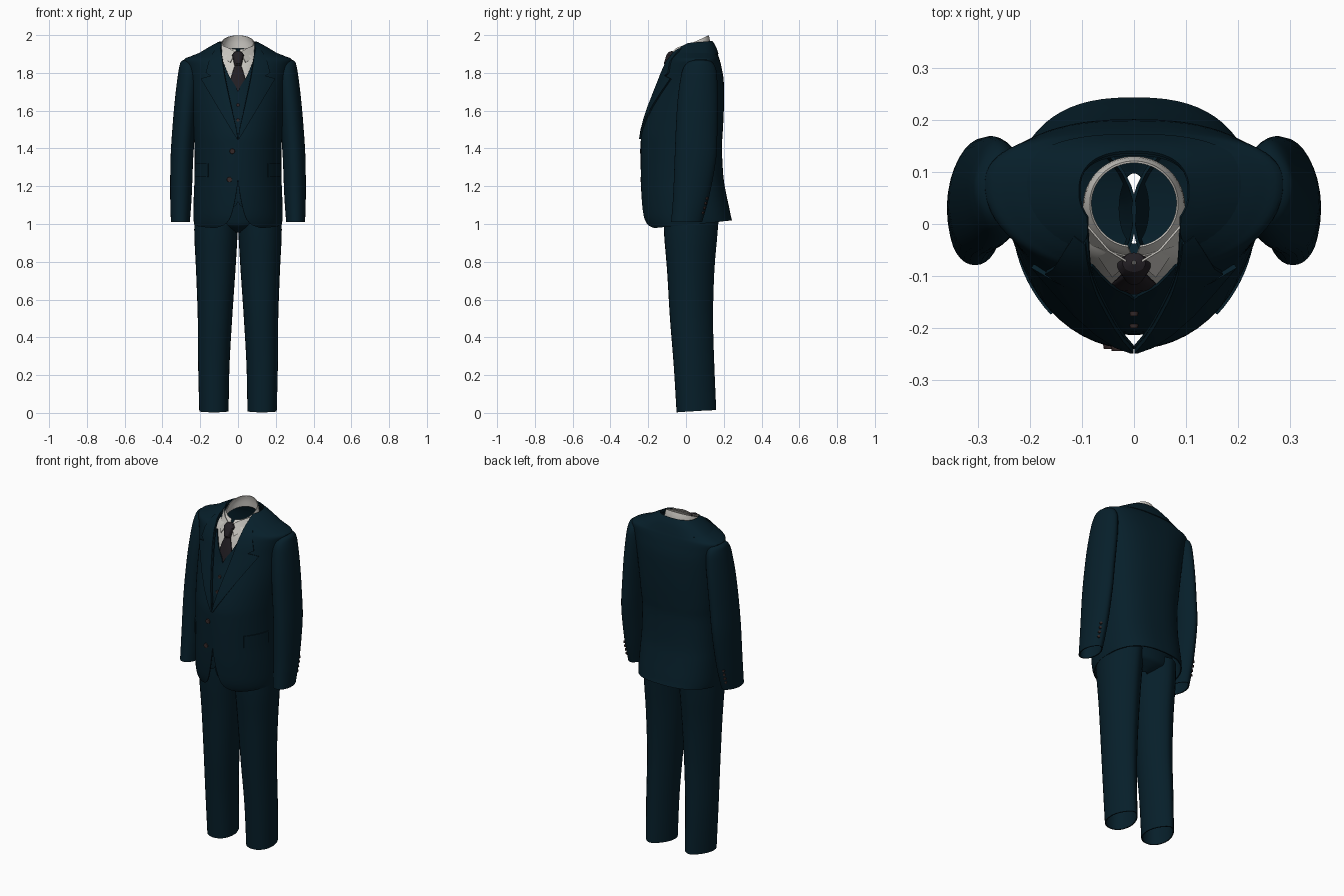
import bpy
import bmesh
from math import sin, cos, asin, pi, copysign
from mathutils import Matrix, Vector

if "Cube" in bpy.data.objects:
    bpy.data.objects.remove(bpy.data.objects["Cube"])


def material(name, color):
    mat = bpy.data.materials.new(name)
    mat.use_nodes = True
    mat.diffuse_color = (*color, 1)
    shader = mat.node_tree.nodes["Principled BSDF"]
    shader.inputs["Base Color"].default_value = (*color, 1)
    shader.inputs["Roughness"].default_value = 0.9
    return mat


NAVY = material("navy cloth", (0.002, 0.0135, 0.023))
WHITE = material("shirt white", (0.62, 0.6, 0.56))
CHARCOAL = material("tie charcoal", (0.017, 0.014, 0.018))
BROWN = material("button brown", (0.035, 0.022, 0.022))


def finish(name, mesh, mat, thick=0.0, mirror=True):
    """Link a mesh, mirror and thicken it, then shade it smooth."""
    mesh.materials.append(mat)
    obj = bpy.data.objects.new(name, mesh)
    bpy.context.collection.objects.link(obj)
    if mirror:
        obj.modifiers.new("Mirror", 'MIRROR').merge_threshold = 0.0005
    if thick:
        solid = obj.modifiers.new("Solidify", 'SOLIDIFY')
        solid.thickness = thick
        solid.offset = -1
    bpy.ops.object.select_all(action='DESELECT')
    obj.select_set(True)
    bpy.context.view_layer.objects.active = obj
    bpy.ops.object.convert(target='MESH')
    bpy.ops.object.shade_smooth_by_angle()


def skin(name, grid, mat, closed=False, thick=0.006):
    """Cover a grid of points with quads."""
    cols = len(grid[0])
    verts = [p for line in grid for p in line]
    faces = []
    for i in range(len(grid) - 1):
        for j in range(cols if closed else cols - 1):
            k = (j + 1) % cols
            faces.append((i * cols + j, i * cols + k,
                          (i + 1) * cols + k, (i + 1) * cols + j))
    mesh = bpy.data.meshes.new(name)
    mesh.from_pydata(verts, [], faces)
    finish(name, mesh, mat, thick)


def smooth(rows, sub=4):
    """Fill in rows between the given ones with a smooth spline."""
    rows = [tuple(r) + (0,) * (8 - len(r)) for r in rows]
    out = []
    for i in range(len(rows) - 1):
        quad = (rows[max(i - 1, 0)], rows[i], rows[i + 1],
                rows[min(i + 2, len(rows) - 1)])
        for k in range(sub):
            t = k / sub
            out.append(tuple(
                b + 0.5 * t * (c - a + t * (2 * a - 5 * b + 4 * c - d
                                            + t * (3 * (b - c) + d - a)))
                for a, b, c, d in zip(*quad)))
    return out + [rows[-1]]


def row_at(rows, z):
    for lo, hi in zip(rows, rows[1:]):
        if lo[0] <= z <= hi[0]:
            t = (z - lo[0]) / (hi[0] - lo[0])
            return tuple(a + (b - a) * t for a, b in zip(lo, hi))
    return rows[-1]


def point(row, a, n=(2, 2), off=0.0):
    """Point on a cross-section; angle 0 is the front, pi/2 the +x side.
    n holds the roundness of the front and back halves."""
    z, w, c, front, back, gap, lift, cx = row
    s, k = sin(a), cos(a)
    depth, power = (c - front, 2 / n[0]) if k > 0 else (back - c, 2 / n[1])
    return Vector((cx + (w + off) * copysign(abs(s) ** power, s),
                   c - (depth + off) * copysign(abs(k) ** power, k),
                   z + lift * (1 - k) / 2))


def half_loft(name, rows, mat, end=pi, cols=28, thick=0.006, n=(2, 2)):
    """Mirrored shell from its front edge round to the end angle."""
    grid = []
    for row in rows:
        start = asin(min(1, max(row[5], 0.0) / row[1]))
        grid.append([point(row, start + (end - start) * j / cols, n)
                     for j in range(cols + 1)])
    skin(name, grid, mat, thick=thick)


def tubes(name, rows, mat, n, cols=32):
    """Mirrored pair of closed tubes."""
    grid = [[point(r, 2 * pi * j / cols, n) for j in range(cols)] for r in rows]
    skin(name, grid, mat, closed=True)


def buttons(name, spots, radius, mirror=False):
    bm = bmesh.new()
    for loc, normal in spots:
        turn = normal.to_track_quat('Z', 'Y').to_matrix().to_4x4()
        bmesh.ops.create_cone(bm, cap_ends=True, segments=16, radius1=radius,
                              radius2=radius * 0.85, depth=0.012,
                              matrix=Matrix.Translation(loc) @ turn)
    mesh = bpy.data.meshes.new(name)
    bm.to_mesh(mesh)
    bm.free()
    finish(name, mesh, BROWN, mirror=mirror)


# Section rows: height, half width, centre y, front y, back y,
# front opening, rise towards the back, centre x

# Jacket body, running out into the shoulders
FLAT_BACK = (2, 2.5)
jacket = smooth([
    (0.975, 0.232, 0.02, -0.2, 0.243, 0.12, 0.045),
    (1.0, 0.235, 0.02, -0.215, 0.238, 0.065, 0.04),
    (1.05, 0.236, 0.02, -0.228, 0.23, 0.035, 0.03),
    (1.15, 0.234, 0.02, -0.236, 0.213, 0.012, 0.01),
    (1.25, 0.23, 0.02, -0.239, 0.198),
    (1.4, 0.23, 0.02, -0.24, 0.19),
    (1.48, 0.235, 0.03, -0.235, 0.194, 0.004),
    (1.6, 0.243, 0.04, -0.204, 0.2, 0.03),
    (1.75, 0.256, 0.06, -0.15, 0.2, 0.062),
    (1.83, 0.275, 0.07, -0.12, 0.188, 0.075),
    (1.87, 0.286, 0.075, -0.1, 0.178, 0.081),
    (1.888, 0.25, 0.075, -0.09, 0.172, 0.084),
    (1.908, 0.2, 0.075, -0.077, 0.165, 0.086),
    (1.93, 0.15, 0.07, -0.055, 0.152, 0.088),
    (1.945, 0.108, 0.06, -0.03, 0.136, 0.09, 0.015)])
half_loft("jacket_body", jacket, NAVY, n=FLAT_BACK)

# Jacket collar round the neck
half_loft("jacket_collar", smooth([
    (1.9, 0.215, 0.075, -0.08, 0.173, 0.12),
    (1.935, 0.152, 0.07, -0.055, 0.158, 0.092, 0.005),
    (1.955, 0.106, 0.06, -0.03, 0.14, 0.09, 0.015)]), NAVY, n=FLAT_BACK)

# Notched lapels lying on the jacket front: height and outer edge
lapel = []
for z, outer in ((1.45, 0.006), (1.5, 0.035), (1.56, 0.07), (1.63, 0.11),
                 (1.7, 0.15), (1.77, 0.19), (1.785, 0.14), (1.8, 0.165),
                 (1.86, 0.15), (1.91, 0.125), (1.93, 0.108)):
    row = row_at(jacket, z)
    inner = max(row[5], 0)
    xs = [inner + (outer - inner) * j / 6 for j in range(7)]
    lapel.append([point(row, asin(x / row[1]), off=0.01) for x in xs])
skin("lapels", lapel, NAVY, thick=0.009)

# Pocket flaps
flap = [[point(row_at(jacket, z), 0.75 + 0.6 * j / 8, off=0.005)
         for j in range(9)] for z in (1.25, 1.285, 1.32)]
skin("pocket_flaps", flap, NAVY)

# Sleeves: height, centre x, centre y, radius in x, radius in y
SLEEVE_SHAPE = (2.1, 1.75)
sleeve = smooth([(z, rx, cy, cy - ry, cy + ry, 0, 0, cx) for z, cx, cy, rx, ry in (
    (1.01, 0.305, 0.003, 0.05, 0.082),
    (1.15, 0.302, 0.028, 0.057, 0.096),
    (1.35, 0.297, 0.05, 0.06, 0.11),
    (1.5, 0.287, 0.056, 0.061, 0.11),
    (1.65, 0.274, 0.062, 0.061, 0.107),
    (1.77, 0.263, 0.068, 0.058, 0.097),
    (1.83, 0.26, 0.072, 0.051, 0.084),
    (1.862, 0.26, 0.075, 0.04, 0.055),
    (1.873, 0.26, 0.075, 0.004, 0.008))])
tubes("sleeves", sleeve, NAVY, SLEEVE_SHAPE)

# Cuff buttons at the back of each sleeve
cuff_spots = [(point(row_at(sleeve, 1.06 + 0.025 * i), 2.7, SLEEVE_SHAPE),
               Vector((0.5, 0.85, 0))) for i in range(4)]
buttons("cuff_buttons", cuff_spots, 0.008, mirror=True)

# Waistcoat front
vest = smooth([
    (1.08, 0.213, 0.02, -0.2, 0.17, 0.05),
    (1.12, 0.212, 0.02, -0.206, 0.17),
    (1.3, 0.21, 0.02, -0.213, 0.17),
    (1.48, 0.215, 0.03, -0.207, 0.17),
    (1.6, 0.22, 0.04, -0.18, 0.17),
    (1.7, 0.225, 0.055, -0.146, 0.17),
    (1.78, 0.225, 0.065, -0.123, 0.17, 0.045),
    (1.86, 0.22, 0.07, -0.094, 0.16, 0.08)])
half_loft("waistcoat", vest, NAVY, end=pi / 2)

# Front buttons
ahead = Vector((0, -1, 0))
buttons("jacket_buttons", [
    (point(row_at(jacket, z), asin(x / 0.23)), ahead)
    for x, z in ((-0.03, 1.385), (-0.045, 1.235))], 0.015)
buttons("waistcoat_buttons", [
    (point(row_at(vest, z), 0), ahead) for z in (1.55, 1.63)], 0.009)

# Shirt front and standing collar
half_loft("shirt_front", smooth([
    (1.7, 0.185, 0.053, -0.125, 0.17),
    (1.78, 0.18, 0.06, -0.106, 0.17),
    (1.86, 0.15, 0.05, -0.085, 0.15),
    (1.905, 0.1, 0.035, -0.063, 0.13)]), WHITE, end=1.25, cols=12)
half_loft("shirt_collar", smooth([
    (1.87, 0.098, 0.035, -0.072, 0.13, 0.002, 0.06),
    (1.9, 0.095, 0.035, -0.063, 0.127, 0.004, 0.07),
    (1.925, 0.085, 0.04, -0.045, 0.121, 0.012, 0.074)]), WHITE, thick=0.004)

# Folded collar points
leaf = bpy.data.meshes.new("collar_points")
leaf.from_pydata([(0.012, -0.075, 1.91), (0.042, -0.103, 1.855),
                  (0.085, -0.04, 1.885), (0.095, 0.0, 1.95),
                  (0.05, -0.052, 1.932)], [], [(0, 1, 2, 4), (4, 2, 3)])
finish("collar_points", leaf, WHITE, thick=0.004)

# Tie with knot and blade
half_loft("tie", smooth([
    (1.69, 0.036, -0.126, -0.135, -0.12),
    (1.75, 0.045, -0.118, -0.129, -0.105),
    (1.838, 0.018, -0.098, -0.11, -0.08),
    (1.85, 0.021, -0.095, -0.117, -0.075),
    (1.895, 0.032, -0.08, -0.104, -0.055),
    (1.91, 0.022, -0.075, -0.092, -0.055),
    (1.915, 0.004, -0.075, -0.078, -0.07)], sub=1), CHARCOAL, cols=14, thick=0)

# Trouser seat, and legs with a pressed crease at the back
half_loft("trouser_seat", smooth([
    (0.955, 0.03, 0.03, -0.04, 0.1),
    (0.985, 0.13, 0.03, -0.1, 0.15),
    (1.03, 0.215, 0.03, -0.118, 0.172),
    (1.2, 0.205, 0.03, -0.14, 0.16)]), NAVY)
tubes("trouser_legs", smooth([
    (0.003, 0.0775, 0.045, -0.05, 0.16, 0, 0.012, 0.1275),
    (0.25, 0.083, 0.04, -0.065, 0.15, 0, 0, 0.128),
    (0.5, 0.091, 0.032, -0.085, 0.143, 0, 0, 0.122),
    (0.75, 0.104, 0.03, -0.1, 0.15, 0, 0, 0.118),
    (0.93, 0.114, 0.03, -0.115, 0.165, 0, 0, 0.117),
    (1.05, 0.118, 0.03, -0.12, 0.175, 0, 0, 0.113)]), NAVY, (2.2, 1.65))
